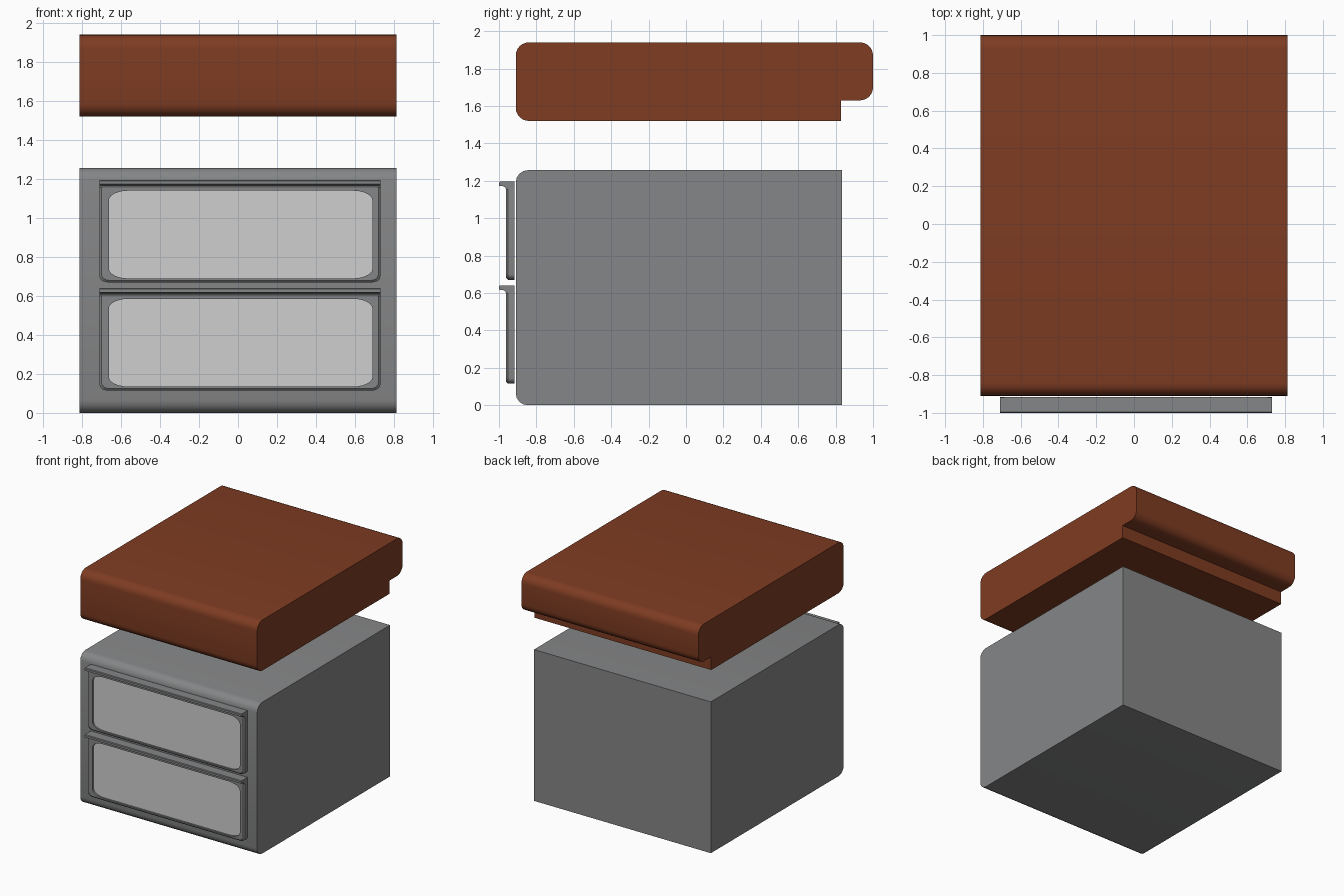
import bpy, bmesh, math

if "Cube" in bpy.data.objects:
    bpy.data.objects.remove(bpy.data.objects["Cube"])


def material(name, rgb):
    m = bpy.data.materials.new(name)
    m.diffuse_color = (*rgb, 1)
    m.use_nodes = True
    m.node_tree.nodes["Principled BSDF"].inputs["Base Color"].default_value = m.diffuse_color
    return m


brown = material("brown lid", (0.21, 0.045, 0.016))
grey = material("mid grey", (0.235, 0.238, 0.242))
light = material("light grey", (0.62, 0.62, 0.62))


def rounded(corners, seg=6):
    """Outline from (a, b, ra, rb) axis-aligned corners, with elliptical rounding."""
    pts, n = [], len(corners)
    for i, (a, b, ra, rb) in enumerate(corners):
        if ra == 0:
            pts.append((a, b))
            continue
        sign = lambda v: (v > 0) - (v < 0)

        def toward(other):
            da, db = other[0] - a, other[1] - b
            return (sign(da) * ra, 0) if abs(da) > abs(db) else (0, sign(db) * rb)
        p, q = toward(corners[i - 1]), toward(corners[(i + 1) % n])
        for k in range(seg + 1):
            t = math.pi / 2 * k / seg
            u, v = 1 - math.sin(t), 1 - math.cos(t)
            pts.append((a + p[0] * u + q[0] * v, b + p[1] * u + q[1] * v))
    return pts


def loft(name, loops, mat, cap_start=True, cap_end=True, ring=False):
    """Skin matching loops of 3D points."""
    bm = bmesh.new()
    rows = [[bm.verts.new(p) for p in loop] for loop in loops]
    if cap_start:
        bm.faces.new(rows[0])
    if cap_end:
        bm.faces.new(rows[-1])
    pairs = list(zip(rows, rows[1:]))
    if ring:
        pairs.append((rows[-1], rows[0]))
    for r, s in pairs:
        for i in range(len(r)):
            j = (i + 1) % len(r)
            bm.faces.new((r[i], r[j], s[j], s[i]))
    bmesh.ops.recalc_face_normals(bm, faces=bm.faces)
    mesh = bpy.data.meshes.new(name)
    bm.to_mesh(mesh)
    bm.free()
    mesh.materials.append(mat)
    ob = bpy.data.objects.new(name, mesh)
    bpy.context.collection.objects.link(ob)
    bpy.ops.object.select_all(action='DESELECT')
    ob.select_set(True)
    bpy.context.view_layer.objects.active = ob
    bpy.ops.object.shade_smooth_by_angle(angle=math.radians(32))
    return ob


def extrude_x(name, profile, x0, x1, mat):
    return loft(name, [[(x, y, z) for y, z in profile] for x in (x0, x1)], mat)


# floating lid with a rear overhang
lid = rounded([(-0.91, 1.52, .07, .07), (0.83, 1.52, 0, 0), (0.83, 1.63, 0, 0),
               (1.0, 1.63, .07, .07), (1.0, 1.94, .07, .07), (-0.91, 1.94, .07, .07)])
extrude_x("lid", lid, -0.813, 0.813, brown)

# cabinet body, rounded along the front top and bottom edges
body = rounded([(-0.91, 0, .065, .065), (0.835, 0, 0, 0),
                (0.835, 1.257, 0, 0), (-0.91, 1.257, .065, .065)], 4)
extrude_x("cabinet_body", body, -0.813, 0.813, grey)

# two drawer fronts: frame, recessed panel, pull lip
X0, X1 = -0.71, 0.73


def rect(x0, x1, z0, z1, rx, rz):
    return rounded([(x0, z0, rx, rz), (x1, z0, rx, rz), (x1, z1, rx, rz), (x0, z1, rx, rz)])


for label, z in (("lower", 0.115), ("upper", 0.67)):
    def at(outline, y):
        return [(a, y, b) for a, b in outline]
    outer = rect(X0, X1, z, z + 0.52, .04, .03)
    front = rect(X0 + .01, X1 - .01, z + .01, z + 0.51, .04, .03)
    inner = rect(-0.663, 0.69, z + 0.02, z + 0.47, .10, .05)
    loft(label + "_drawer_frame",
         [at(outer, -0.916), at(outer, -0.952), at(front, -0.962),
          at(inner, -0.962), at(inner, -0.916)], grey, False, False, ring=True)
    loft(label + "_drawer_panel", [at(inner, -0.918), at(inner, -0.948)], light)
    # pull lip with a small fillet beneath
    t = z + 0.525
    lip = [(-0.918, t), (-0.995, t), (-1.0, t - .005), (-1.0, t - .022),
           (-0.978, t - .024), (-0.968, t - .029), (-0.962, t - .04), (-0.918, t - .04)]
    extrude_x(label + "_drawer_pull", lip, X0, X1, grey)
